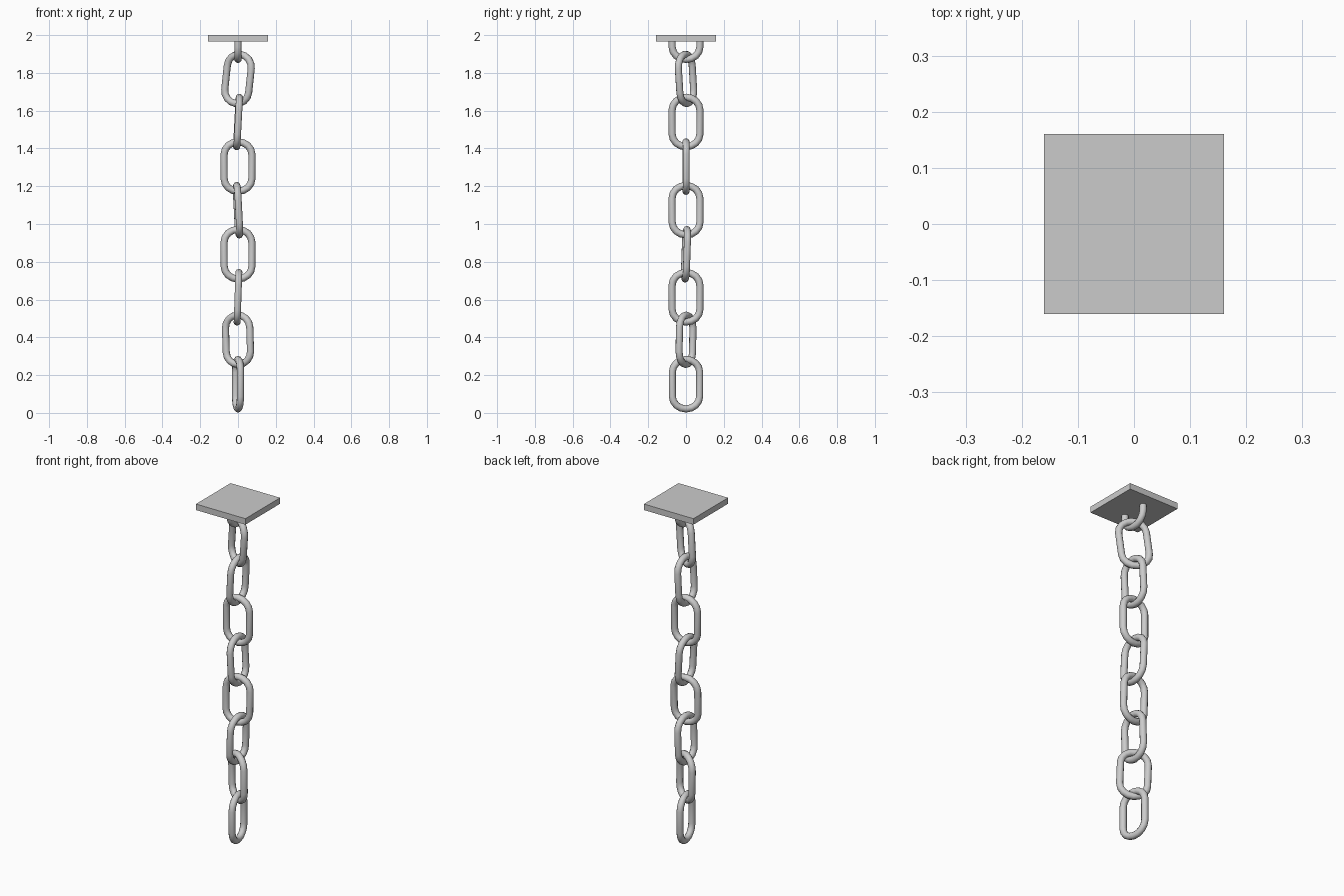
import bpy, bmesh, math
from mathutils import Matrix, Vector

if "Cube" in bpy.data.objects:
    bpy.data.objects.remove(bpy.data.objects["Cube"])

HALF_W, END_H, STRAIGHT, TUBE = 0.0735, 0.067, 0.064, 0.019
END_SEGS, SIDES = 8, 10

steel = bpy.data.materials.new("grey steel")
steel.diffuse_color = (0.6, 0.6, 0.6, 1)
steel.use_nodes = True
steel.node_tree.nodes["Principled BSDF"].inputs["Base Color"].default_value = steel.diffuse_color


def finish(name, bm, matrix=Matrix()):
    bmesh.ops.recalc_face_normals(bm, faces=bm.faces)
    mesh = bpy.data.meshes.new(name)
    bm.to_mesh(mesh)
    bm.free()
    obj = bpy.data.objects.new(name, mesh)
    bpy.context.collection.objects.link(obj)
    mesh.materials.append(steel)
    obj.matrix_world = matrix
    return obj


def arc(start, offset):
    """Half of a link's rounded end, in the local XZ plane."""
    pts = []
    for i in range(END_SEGS + 1):
        a = start + math.pi * i / END_SEGS
        pts.append(Vector((HALF_W * math.cos(a), 0, END_H * math.sin(a) + offset)))
    return pts


def tube(name, path, closed, matrix):
    """Sweep a round section along a planar path."""
    bm = bmesh.new()
    n = len(path)
    rings = []
    for i, p in enumerate(path):
        before = path[i - 1] if closed or i > 0 else p
        after = path[(i + 1) % n] if closed or i < n - 1 else p
        # average the two neighbouring directions for a clean mitre
        t = ((p - before).normalized() + (after - p).normalized()).normalized()
        side = Vector((t.z, 0, -t.x))
        ring = []
        for k in range(SIDES):
            a = 2 * math.pi * k / SIDES
            ring.append(bm.verts.new(p + TUBE * (side * math.cos(a) + Vector((0, math.sin(a), 0)))))
        rings.append(ring)
    for i in range(n if closed else n - 1):
        r, s = rings[i], rings[(i + 1) % n]
        for k in range(SIDES):
            j = (k + 1) % SIDES
            bm.faces.new((r[k], r[j], s[j], s[k]))
    if not closed:
        bm.faces.new(rings[0])
        bm.faces.new(rings[-1])
    for f in bm.faces:
        f.smooth = len(f.verts) == 4
    return finish(name, bm, matrix)


# Square ceiling plate
bm = bmesh.new()
bmesh.ops.create_cube(bm, size=1)
bmesh.ops.scale(bm, vec=(0.32, 0.32, 0.035), verts=bm.verts)
finish("ceiling_plate", bm, Matrix.Translation((0, 0, 1.9825)))

# U-shaped hook set into the plate
hook = [Vector((-HALF_W, 0, -0.02))] + arc(math.pi, -STRAIGHT) + [Vector((HALF_W, 0, -0.02))]
tube("plate_hook", hook, False,
     Matrix.Translation((0, 0, 2.002)) @ Matrix.Rotation(math.pi / 2, 4, 'Z'))

# Hanging links: height, turn, in-plane tilt, lean (degrees)
links = [(1.768, -30, 7, 0), (1.540, 91, 0, 3), (1.304, 1, 0, 0), (1.073, 93, 0, -3),
         (0.840, 4, 0, -2), (0.612, 90, 0, 2), (0.387, -29, -2, 0), (0.152, 100, 0, 0)]
loop = arc(0, STRAIGHT) + arc(math.pi, -STRAIGHT)
for i, (z, turn, tilt, lean) in enumerate(links, 1):
    m = Matrix.Translation((0, 0, z))
    for axis, angle in (('Z', turn), ('Y', tilt), ('X', lean)):
        m = m @ Matrix.Rotation(math.radians(angle), 4, axis)
    tube(f"chain_link_{i}", loop, True, m)
